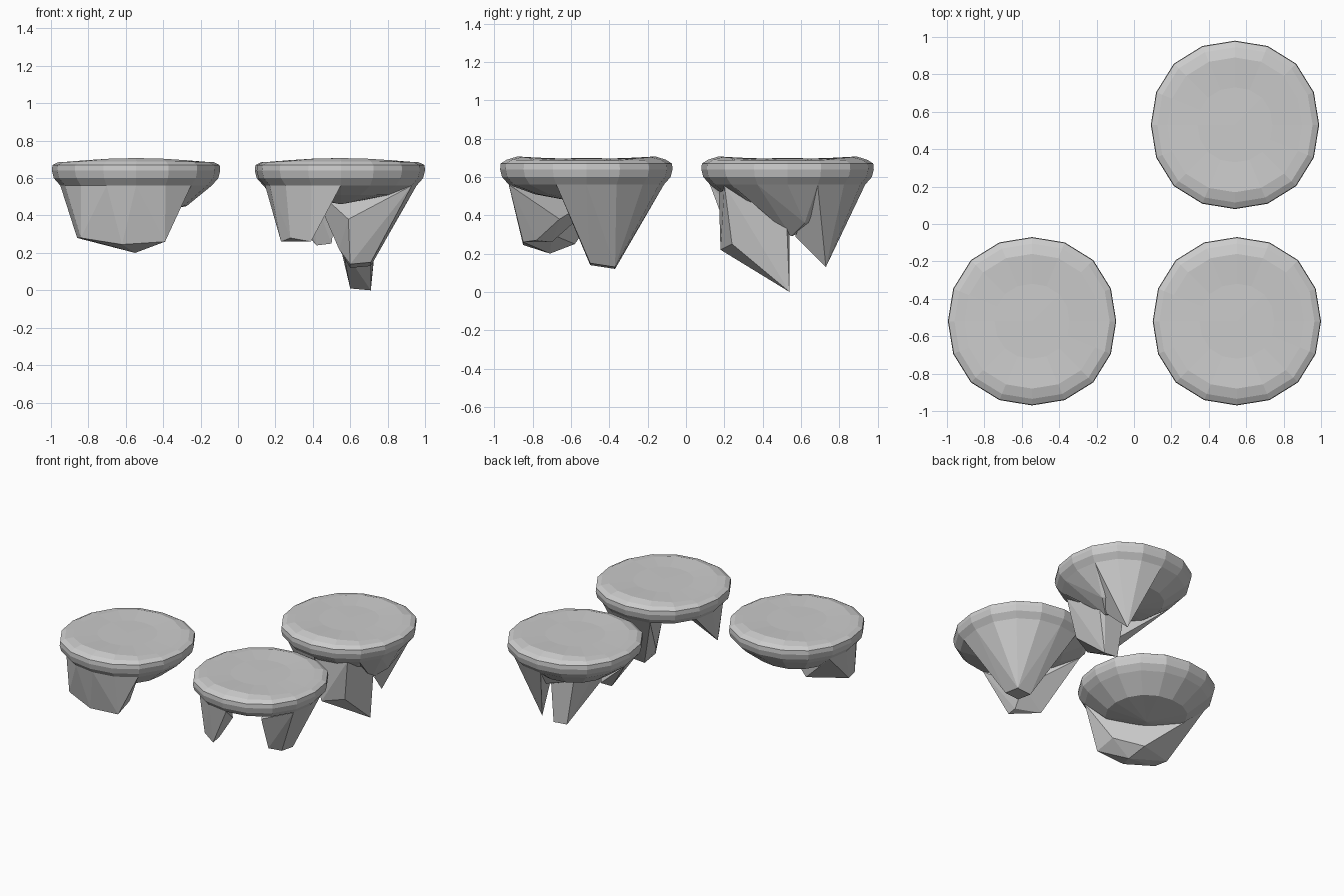
import bpy, bmesh
from math import sin, cos, pi

if "Cube" in bpy.data.objects:
    bpy.data.objects.remove(bpy.data.objects["Cube"])

SIDES = 16


def rim_point(cx, cy, r, i):
    """Point i of a 16-sided, very slightly squared circle."""
    a = 2 * pi * i / SIDES
    r *= 1 + .028 * sin(2 * a) ** 2
    return cx + r * cos(a), cy + r * sin(a), a


def finish(bm, name):
    bmesh.ops.recalc_face_normals(bm, faces=bm.faces[:])
    me = bpy.data.meshes.new(name)
    bm.to_mesh(me)
    bm.free()
    ob = bpy.data.objects.new(name, me)
    bpy.context.collection.objects.link(ob)


def slab(name, cx, cy, under):
    """Round rock top with a bevelled rim, uneven top and tapering underside."""
    # radius, height, extra height towards the front and back edges
    profile = [(.27, under + .05, 0), (.405, .56, 0), (.44, .60, 0), (.45, .64, 0),
               (.447, .67, 0), (.415, .685, .005), (.36, .685, .022), (.2, .697, 0)]
    bm = bmesh.new()
    rings = []
    for r, z, lift in profile:
        ring = []
        for i in range(SIDES):
            x, y, a = rim_point(cx, cy, r, i)
            ring.append(bm.verts.new((x, y, z + lift * sin(a) ** 2)))
        rings.append(ring)
    for lo, hi in zip(rings, rings[1:]):
        for i in range(SIDES):
            j = (i + 1) % SIDES
            bm.faces.new((lo[i], lo[j], hi[j], hi[i]))
    for ring, z in ((rings[0], under), (rings[-1], .698)):
        tip = bm.verts.new((cx, cy, z))
        for i in range(SIDES):
            bm.faces.new((ring[i], ring[(i + 1) % SIDES], tip))
    finish(bm, name)


def chunk(name, cx, cy, arc, tips):
    """Faceted rock leg: convex hull from a stretch of the rim down to tip points."""
    bm = bmesh.new()
    pts = list(tips)
    for i in arc:
        x, y, a = rim_point(cx, cy, .405, i)
        pts.append((x, y, .56))
    verts = [bm.verts.new(p) for p in pts]
    res = bmesh.ops.convex_hull(bm, input=verts)
    junk = [v for v in res["geom_interior"] if isinstance(v, bmesh.types.BMVert)]
    bmesh.ops.delete(bm, geom=junk, context='VERTS')
    finish(bm, name)


# left platform with one broad block at the front
A = (-.545, -.52)
slab("left_platform", *A, .40)
chunk("left_block", *A, range(7, 15),
      [(-.86, -.68, .28), (-.84, -.78, .28), (-.62, -.85, .245), (-.39, -.85, .26),
       (-.55, -.71, .20), (-.58, -.58, .25), (-.40, -.70, .30)])

# right front platform with two legs
B = (.55, -.52)
slab("right_platform", *B, .46)
chunk("right_front_leg", *B, range(7, 13),
      [(.23, -.70, .26), (.28, -.79, .28), (.39, -.85, .26), (.39, -.78, .27),
       (.42, -.66, .38)])
chunk("right_rear_leg", *B, range(-1, 6),
      [(.60, -.50, .14), (.71, -.50, .15), (.60, -.37, .12), (.71, -.37, .13),
       (.59, -.57, .38), (.71, -.57, .38), (.54, -.42, .22)])

# back platform with a blade, a spike, a shoulder between them and a side block
C = (.54, .53)
slab("back_platform", *C, .41)
chunk("back_blade", *C, [],
      [(.56, .18, .22), (.71, .24, .25), (.60, .54, .01), (.71, .54, 0),
       (.60, .54, .30), (.71, .54, .30), (.47, .17, .56), (.76, .20, .56),
       (.76, .52, .50), (.52, .54, .50)])
chunk("back_shoulder", *C, range(-2, 5),
      [(.71, .55, .29), (.68, .78, .38), (.60, .55, .33), (.80, .62, .36)])
chunk("back_spike", *C, range(1, 5),
      [(.67, .73, .13), (.72, .57, .29), (.75, .78, .37)])
chunk("back_side_block", *C, range(8, 13),
      [(.42, .27, .24), (.50, .24, .25), (.45, .36, .29)])
